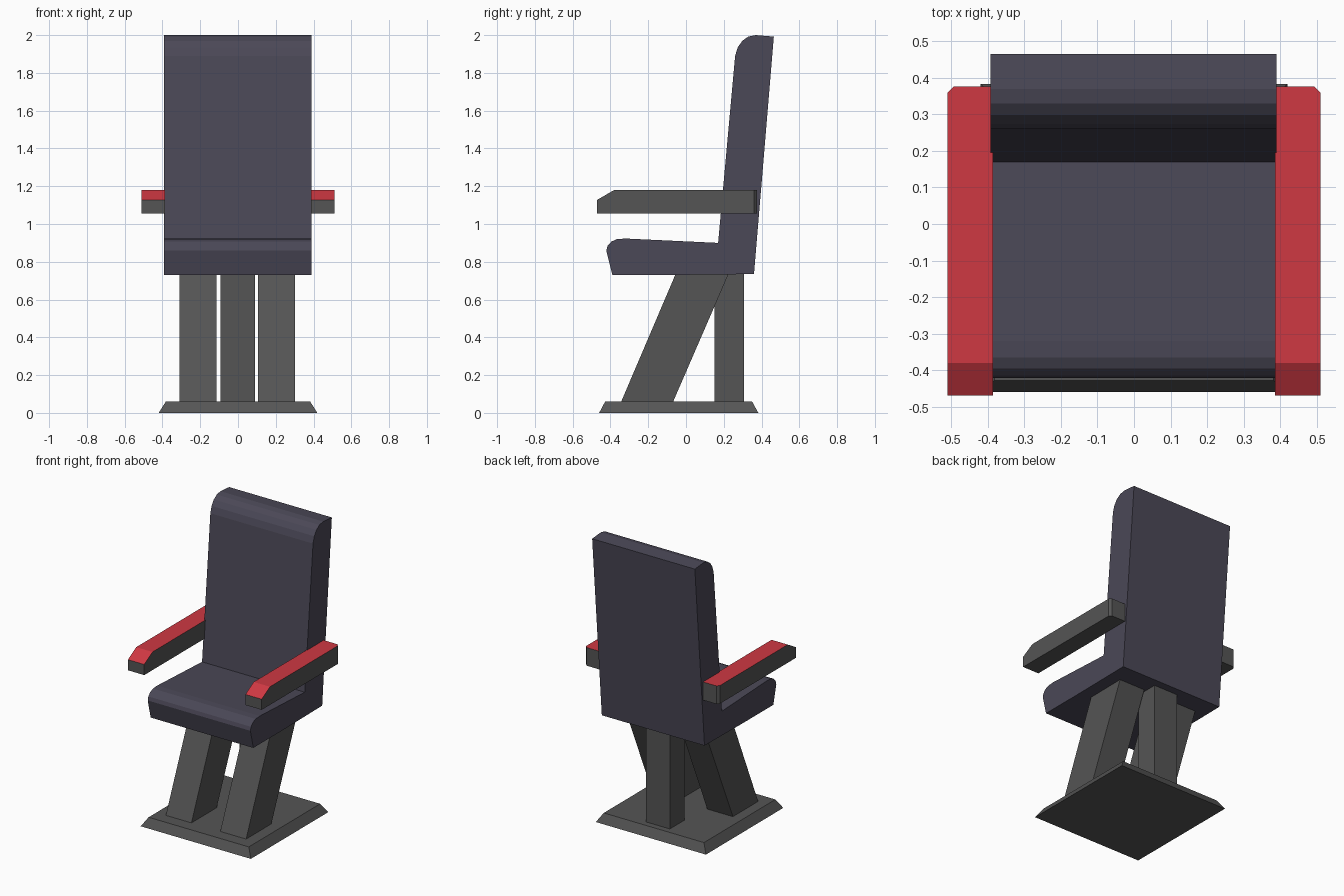
import bpy, bmesh

if "Cube" in bpy.data.objects:
    bpy.data.objects.remove(bpy.data.objects["Cube"])


def material(name, rgb):
    m = bpy.data.materials.new(name)
    m.diffuse_color = (*rgb, 1)
    m.use_nodes = True
    m.node_tree.nodes["Principled BSDF"].inputs["Base Color"].default_value = m.diffuse_color
    return m


fabric = material("dark_fabric", (0.07, 0.065, 0.095))
metal = material("dark_grey", (0.09, 0.09, 0.09))
red = material("red_trim", (0.62, 0.04, 0.055))


def finish(name, bm, *mats):
    bmesh.ops.recalc_face_normals(bm, faces=bm.faces)
    mesh = bpy.data.meshes.new(name)
    bm.to_mesh(mesh)
    bm.free()
    for m in mats:
        mesh.materials.append(m)
    obj = bpy.data.objects.new(name, mesh)
    bpy.context.collection.objects.link(obj)
    return obj


def extrude_profile(points, x0, x1):
    """Extrude a (y, z) side profile across x."""
    bm = bmesh.new()
    face = bm.faces.new([bm.verts.new((x0, y, z)) for y, z in points])
    ext = bmesh.ops.extrude_face_region(bm, geom=[face])
    verts = [g for g in ext["geom"] if isinstance(g, bmesh.types.BMVert)]
    bmesh.ops.translate(bm, verts=verts, vec=(x1 - x0, 0, 0))
    return bm


# Seat and backrest: one L-shaped cushion with rounded front and top edges
seat_profile = [
    (-0.39, 0.73), (-0.422, 0.86), (-0.415, 0.885), (-0.395, 0.907),
    (-0.365, 0.92), (-0.32, 0.923), (0.17, 0.90),
    (0.26, 1.89), (0.274, 1.935), (0.298, 1.97), (0.33, 1.992), (0.37, 2.0),
    (0.465, 1.992), (0.36, 0.735), (-0.1, 0.73)]
finish("seat_and_backrest", extrude_profile(seat_profile, -0.393, 0.39), fabric)

# Armrests: red on the upward faces, rear outer corner chamfered
arm_profile = [(-0.47, 1.055), (-0.47, 1.128), (-0.38, 1.18),
               (0.376, 1.18), (0.376, 1.055)]
for side, label in ((-1, "left"), (1, "right")):
    bm = extrude_profile(arm_profile, side * 0.386, side * 0.51)
    corner = [e for e in bm.edges
              if all(abs(v.co.x) > 0.5 and v.co.y > 0.37 for v in e.verts)]
    bmesh.ops.bevel(bm, geom=corner, offset=0.016, segments=1,
                    affect='EDGES', profile=0.5)
    bmesh.ops.recalc_face_normals(bm, faces=bm.faces)
    for f in bm.faces:
        f.material_index = 1 if f.normal.z > 0.5 else 0
    finish(f"armrest_{label}", bm, metal, red)

# Slanted front legs
front_leg = [(-0.345, 0.055), (-0.07, 0.055), (0.225, 0.735), (-0.055, 0.735)]
for label, x0, x1 in (("left", -0.31, -0.115), ("right", 0.105, 0.302)):
    finish(f"front_leg_{label}", extrude_profile(front_leg, x0, x1), metal)

# Upright rear leg
rear_leg = [(0.15, 0.055), (0.307, 0.055), (0.307, 0.735), (0.15, 0.735)]
finish("rear_leg", extrude_profile(rear_leg, -0.092, 0.09), metal)

# Floor plate with sloped sides
bm = extrude_profile([(-0.46, 0), (-0.428, 0.06), (0.35, 0.06), (0.383, 0)],
                     -0.42, 0.42)
for v in bm.verts:
    if v.co.z > 0.03:
        v.co.x *= 0.382 / 0.42
finish("base_plate", bm, metal)
